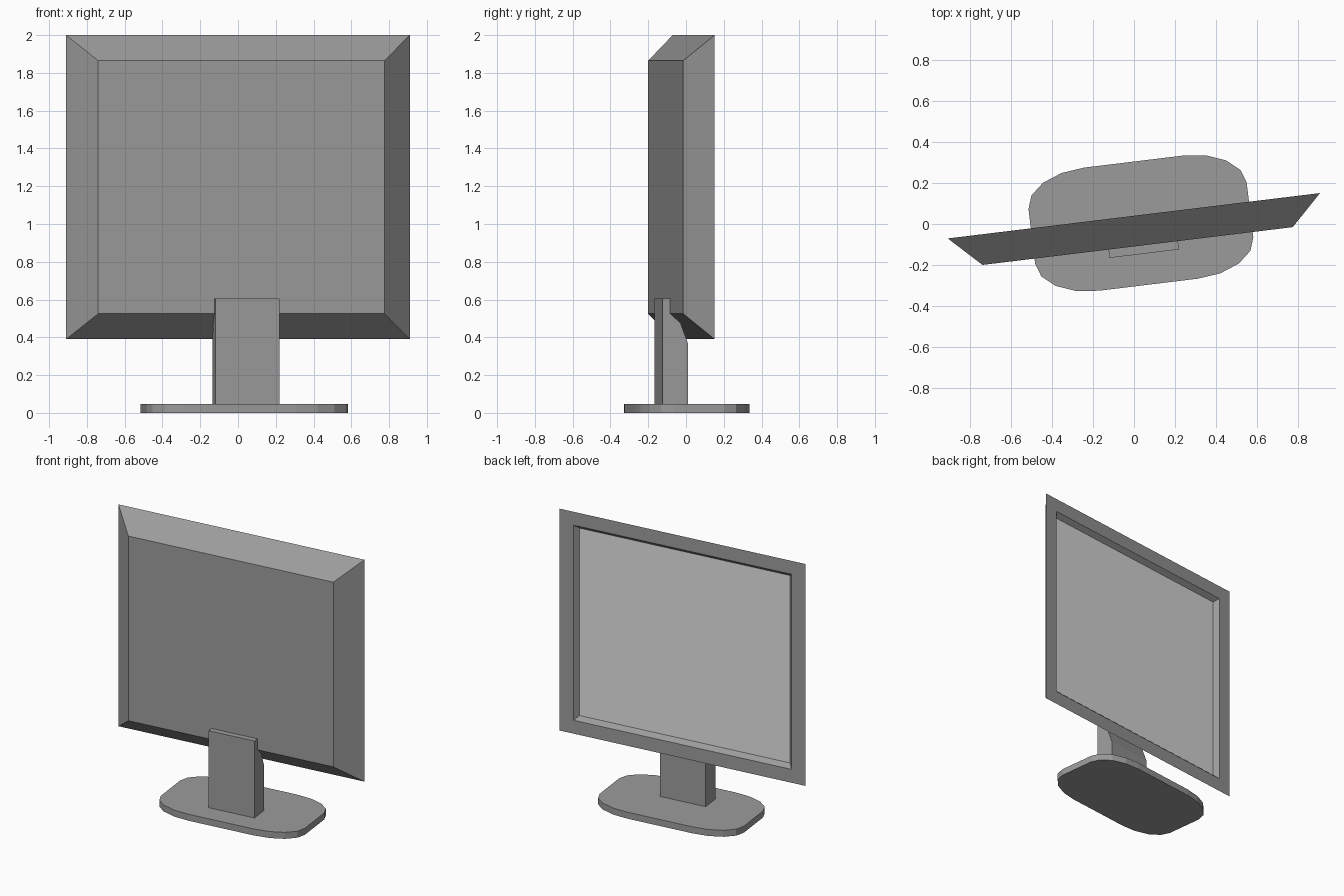
import bpy
import bmesh
import math

cube = bpy.data.objects.get("Cube")
if cube:
    bpy.data.objects.remove(cube, do_unlink=True)

SWIVEL = math.radians(6.95)  # the whole model is turned slightly about z


def make_material(name, grey):
    mat = bpy.data.materials.new(name)
    mat.use_nodes = True
    colour = (grey, grey, grey, 1)
    mat.diffuse_color = colour
    mat.node_tree.nodes["Principled BSDF"].inputs["Base Color"].default_value = colour
    return mat


body_grey = make_material("body grey", 0.33)
screen_grey = make_material("screen light grey", 0.76)


def loft(name, rings, materials):
    """Join equal-sided rings of points into a closed, flat-shaded solid."""
    bm = bmesh.new()
    loops = [[bm.verts.new(p) for p in ring] for ring in rings]
    n = len(loops[0])
    for a, b in zip(loops, loops[1:]):
        for i in range(n):
            j = (i + 1) % n
            bm.faces.new((a[i], a[j], b[j], b[i]))
    bm.faces.new(loops[0])
    last = bm.faces.new(loops[-1])
    last.material_index = len(materials) - 1
    bmesh.ops.recalc_face_normals(bm, faces=bm.faces)
    mesh = bpy.data.meshes.new(name)
    bm.to_mesh(mesh)
    bm.free()
    for mat in materials:
        mesh.materials.append(mat)
    obj = bpy.data.objects.new(name, mesh)
    obj.rotation_euler.z = SWIVEL
    bpy.context.collection.objects.link(obj)
    return obj


# Display: tapered housing, flat bezel, bevelled recess and screen
def panel_ring(margin_x, margin_z, y):
    x0, x1 = -0.912 + margin_x, 0.921 - margin_x
    z0, z1 = 0.39 + margin_z, 2.0 - margin_z
    return [(x0, y, z0), (x1, y, z0), (x1, y, z1), (x0, y, z1)]


loft("display", [
    panel_ring(0.153, 0.135, -0.109),
    panel_ring(0, 0, 0.04),
    panel_ring(0.104, 0.097, 0.04),
    panel_ring(0.132, 0.125, 0.009),
], [body_grey, screen_grey])

# Neck: side profile (y, z) extruded across its width
BASE_TOP = 0.047
profile = [(-0.15, BASE_TOP), (-0.15, 0.605), (-0.109, 0.605), (-0.109, 0.525),
           (-0.055, 0.478), (-0.015, 0.37), (-0.015, BASE_TOP)]
loft("neck", [[(x, y, z) for y, z in profile] for x in (-0.139, 0.203)], [body_grey])

# Base: slab with elliptical corners of four segments
outline = []
for quarter, (sx, sy) in enumerate([(1, 1), (-1, 1), (-1, -1), (1, -1)]):
    for step in range(5):
        t = math.radians(90 * quarter + 22.5 * step)
        outline.append((0.034 + sx * 0.243 + 0.294 * math.cos(t),
                        sy * 0.135 + 0.168 * math.sin(t)))
loft("base", [[(x, y, z) for x, y in outline] for z in (0, BASE_TOP)], [body_grey])
